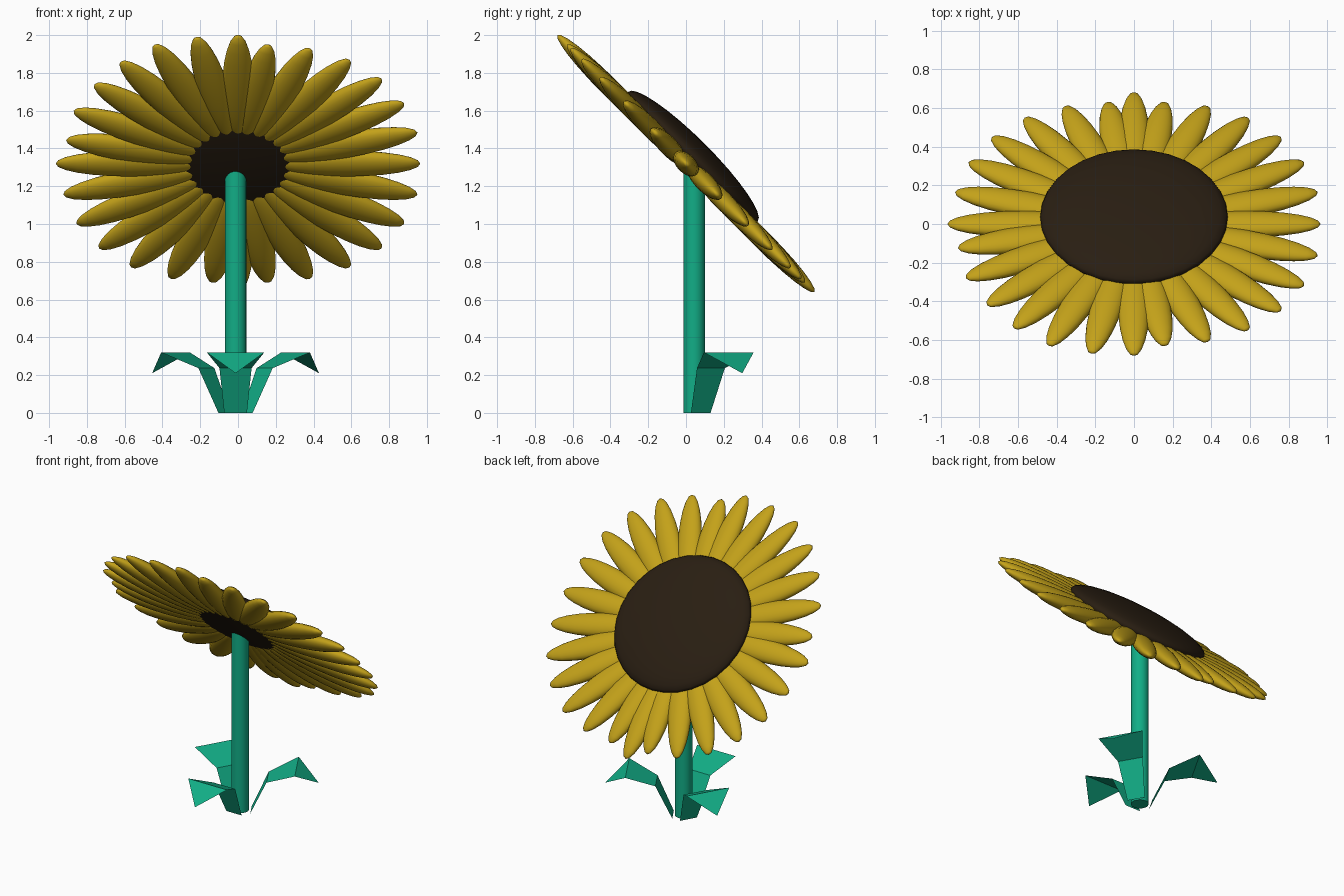
import bpy, math
from mathutils import Vector, Matrix

if "Cube" in bpy.data.objects:
    bpy.data.objects.remove(bpy.data.objects["Cube"])


def material(name, rgb):
    m = bpy.data.materials.new(name)
    m.diffuse_color = (*rgb, 1)
    m.use_nodes = True
    m.node_tree.nodes["Principled BSDF"].inputs["Base Color"].default_value = m.diffuse_color
    return m


YELLOW = material("petal_yellow", (0.55, 0.36, 0.01))
BROWN = material("seed_brown", (0.022, 0.013, 0.006))
GREEN = material("stem_green", (0.006, 0.42, 0.24))

# Flower head plane: tilted 45 degrees, facing up and back
TILT = Matrix.Translation((0, 0, 1.32)) @ Matrix.Rotation(math.radians(-45), 4, 'X')


def ellipsoid(name, matrix, radii, mat, segments=20, rings=12):
    bpy.ops.mesh.primitive_uv_sphere_add(segments=segments, ring_count=rings)
    ob = bpy.context.object
    ob.name = name
    ob.data.transform(matrix @ Matrix.Diagonal((*radii, 1)))
    ob.data.materials.append(mat)
    bpy.ops.object.shade_smooth()
    return ob


# Petals: tip positions (x, y) of each quarter, seen from the top
right = [(0.16, 0.63), (0.38, 0.61), (0.59, 0.55), (0.76, 0.45), (0.88, 0.32), (0.95, 0.165)]
near_left = [(-0.22, -0.67), (-0.44, -0.63), (-0.62, -0.54), (-0.76, -0.42),
             (-0.87, -0.28), (-0.91, -0.125)]
tips = [(0, 0.68), (0.965, 0), (0, -0.68), (-0.965, 0)] + right + near_left
tips += [(x, -y) for x, y in right] + [(0.025 - x, y) for x, y in right]
INNER = 0.19
for x, y in tips:
    tip = Vector((x, y * math.sqrt(2)))
    length = tip.length
    place = (TILT @ Matrix.Rotation(math.atan2(tip.y, tip.x), 4, 'Z')
             @ Matrix.Translation(((length + INNER) / 2, 0, 0))
             @ Matrix.Rotation(math.radians(90), 4, 'Y'))
    ellipsoid("petal", place, (0.05, 0.083, (length - INNER) / 2), YELLOW)

# Seed disc
ellipsoid("seed_disc", TILT @ Matrix.Translation((0, 0, 0.052)),
          (0.485, 0.485, 0.092), BROWN, 32, 16)

# Stem
CX, CY = -0.013, 0.043
bpy.ops.mesh.primitive_cylinder_add(vertices=24, radius=0.057, depth=1.28,
                                    location=(CX, CY, 0.64))
stem = bpy.context.object
stem.name = "stem"
stem.data.materials.append(GREEN)
bpy.ops.object.shade_smooth_by_angle()

# Leaves: folded sheets ending in a drooping point (radius, height, half width)
profile = [(0.07, 0, 0.06), (0.178, 0.237, 0.085), (0.367, 0.32, 0.152)]
for i in range(3):
    verts = [(r, s * w, z) for r, z, w in profile for s in (-1, 1)] + [(0.51, 0, 0.21)]
    faces = [(0, 2, 3, 1), (2, 4, 5, 3), (4, 6, 5)]
    mesh = bpy.data.meshes.new("leaf")
    mesh.from_pydata(verts, [], faces)
    mesh.transform(Matrix.Translation((CX, CY, 0))
                   @ Matrix.Rotation(math.radians(30 + 120 * i), 4, 'Z'))
    mesh.materials.append(GREEN)
    bpy.context.collection.objects.link(bpy.data.objects.new("leaf", mesh))
